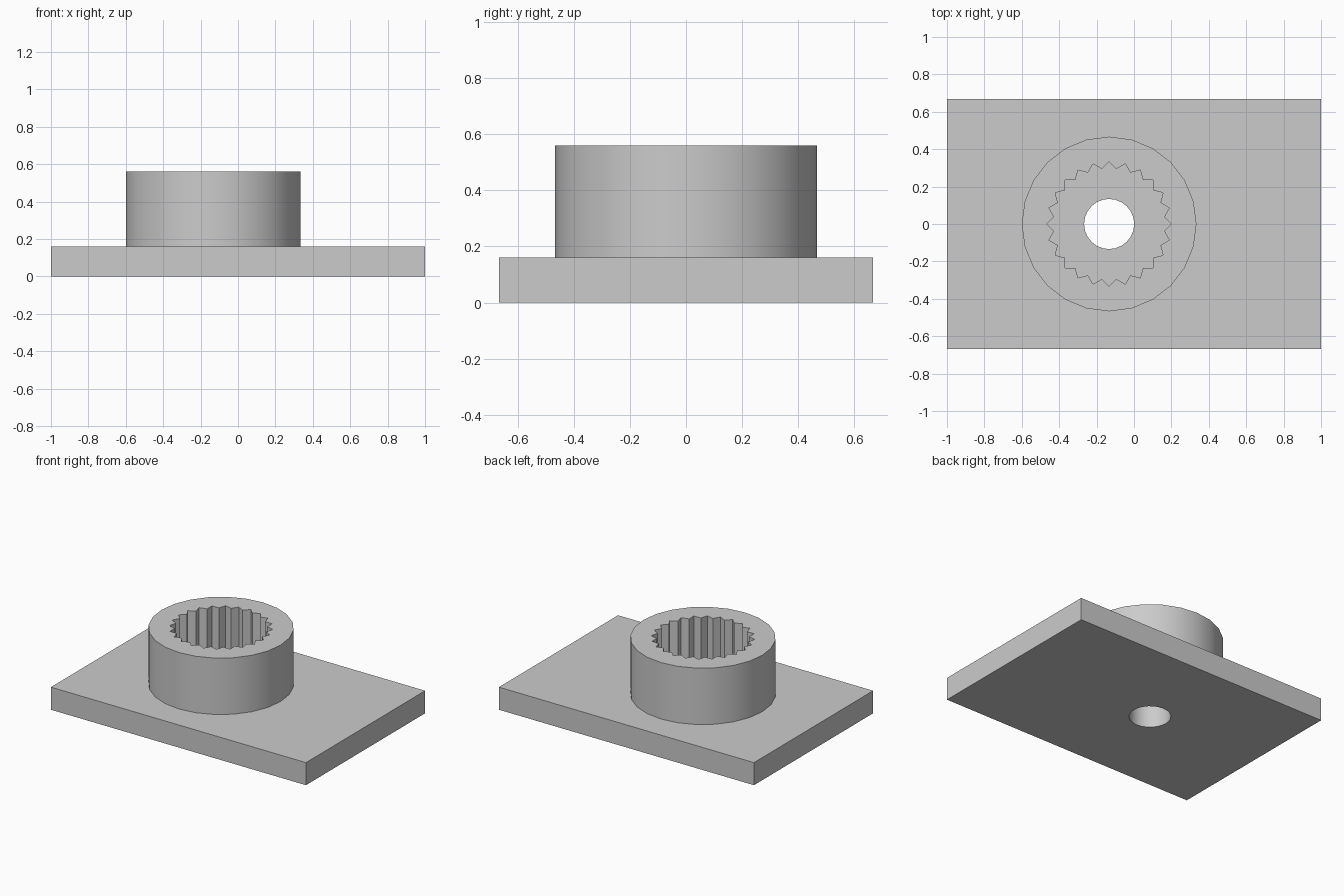
import bpy, bmesh
from math import sin, cos, pi, radians

cube = bpy.data.objects.get("Cube")
if cube:
    bpy.data.objects.remove(cube, do_unlink=True)

AXIS_X = -0.133          # shared axis of bore, socket and collar
PLATE_TOP, COLLAR_TOP = 0.16, 0.56
SIDES, TEETH = 24, 24

grey = bpy.data.materials.new("plain grey")
grey.use_nodes = True
colour = (0.6, 0.6, 0.6, 1)
grey.diffuse_color = colour
grey.node_tree.nodes["Principled BSDF"].inputs["Base Color"].default_value = colour


def ring(count, *radii):
    """Points round the axis, cycling through the given radii."""
    return [(AXIS_X + radii[i % len(radii)] * cos(2 * pi * i / count),
             radii[i % len(radii)] * sin(2 * pi * i / count)) for i in range(count)]


def hollow_prism(name, outer, inner, z0, z1, open_bottom=False):
    """Extrude the area between two outlines."""
    bm = bmesh.new()
    for outline in (outer, inner):
        low, high = ([bm.verts.new((x, y, z)) for x, y in outline] for z in (z0, z1))
        for i in range(len(outline)):
            j = (i + 1) % len(outline)
            bm.faces.new((low[i], low[j], high[j], high[i]))
    for z in (z0, z1):
        rim = [e for e in bm.edges if all(abs(v.co.z - z) < 1e-5 for v in e.verts)]
        bmesh.ops.triangle_fill(bm, edges=rim, use_beauty=True)
    bmesh.ops.recalc_face_normals(bm, faces=bm.faces[:])
    if open_bottom:
        base = [f for f in bm.faces if f.normal.z < -0.9]
        bmesh.ops.delete(bm, geom=base, context='FACES_ONLY')
    mesh = bpy.data.meshes.new(name)
    bm.to_mesh(mesh)
    bm.free()
    mesh.materials.append(grey)
    obj = bpy.data.objects.new(name, mesh)
    bpy.context.collection.objects.link(obj)
    bpy.ops.object.select_all(action='DESELECT')
    obj.select_set(True)
    bpy.context.view_layer.objects.active = obj
    bpy.ops.object.shade_smooth_by_angle(angle=radians(30))
    return obj


# Base plate with a round through hole
hollow_prism("base_plate", [(-1, -0.667), (1, -0.667), (1, 0.667), (-1, 0.667)],
             ring(SIDES, 0.134), 0, PLATE_TOP)

# Round collar with a toothed socket
hollow_prism("splined_collar", ring(SIDES, 0.467), ring(TEETH * 2, 0.333, 0.297),
             PLATE_TOP, COLLAR_TOP, open_bottom=True)
